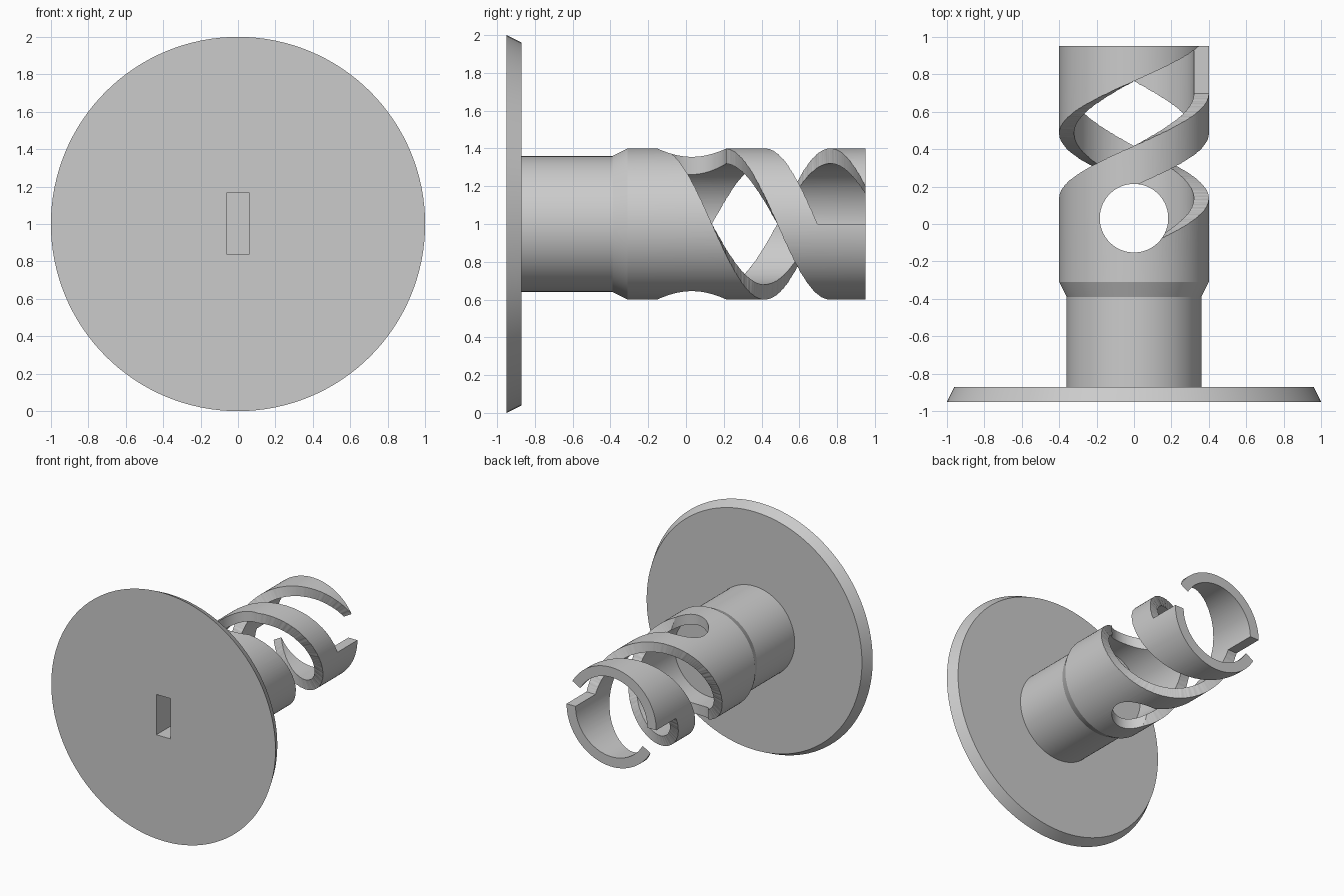
import bpy, bmesh, math
from mathutils import Vector

if "Cube" in bpy.data.objects:
    bpy.data.objects.remove(bpy.data.objects["Cube"])

SEGMENTS = 128
AXIS_Z = 1.0


def polar(r, y, a):
    return Vector((r * math.cos(a), y, AXIS_Z + r * math.sin(a)))


def make_object(name, bm):
    bmesh.ops.recalc_face_normals(bm, faces=bm.faces)
    mesh = bpy.data.meshes.new(name)
    bm.to_mesh(mesh)
    bm.free()
    obj = bpy.data.objects.new(name, mesh)
    bpy.context.collection.objects.link(obj)
    return obj


def skin(name, rings):
    """Closed solid through a list of vertex-position rings."""
    bm = bmesh.new()
    loops = [[bm.verts.new(p) for p in ring] for ring in rings]
    for a, b in zip(loops, loops[1:]):
        for i in range(len(a)):
            j = (i + 1) % len(a)
            bm.faces.new((a[i], a[j], b[j], b[i]))
    bm.faces.new(loops[0])
    bm.faces.new(loops[-1])
    return make_object(name, bm)


def lathe(name, profile):
    """Solid turned about the horizontal y axis from (radius, y) points."""
    return skin(name, [[polar(r, y, math.tau * i / SEGMENTS) for i in range(SEGMENTS)]
                       for r, y in profile])


def helix_cutter(name, start):
    """Rectangular section swept three quarters of a turn along the tube."""
    steps, half = 95, 0.173
    rings = []
    for i in range(steps + 1):
        t = i / steps
        a, y = start + 0.0013 + t * 1.5 * math.pi, 0.87 - 0.84 * t
        rings.append([polar(r, y + d, a) for r, d in
                      ((0.25, -half), (0.5, -half), (0.5, half), (0.25, half))])
    obj = skin(name, rings)
    bm = bmesh.new()
    bm.from_mesh(obj.data)
    bmesh.ops.triangulate(bm, faces=bm.faces)
    bm.to_mesh(obj.data)
    bm.free()
    return obj


# Flange, stepped shank and outer sleeve
body = lathe("flanged_spring_sleeve", [
    (1.0, -0.95), (0.96, -0.87), (0.36, -0.87), (0.36, -0.39), (0.40, -0.31), (0.40, 0.95)])

# Bore open at the back
cutters = [lathe("bore_cutter", [(0.32, -0.31), (0.32, 1.1)])]

# Key slot in the flange front
bm = bmesh.new()
bmesh.ops.create_cube(bm, size=1)
for v in bm.verts:
    v.co = Vector((v.co.x * 0.125, v.co.y * 0.6 - 0.8, v.co.z * 0.325 + 1.003))
cutters.append(make_object("key_slot_cutter", bm))

# Two helical slots on opposite sides
cutters += [helix_cutter("helix_cutter", s) for s in (0, math.pi)]

# Round cross hole that ends both slots
bm = bmesh.new()
bmesh.ops.create_cone(bm, cap_ends=True, segments=96, radius1=0.183, radius2=0.183, depth=1.2)
bmesh.ops.translate(bm, verts=bm.verts, vec=(0, 0.031, AXIS_Z))
cutters.append(make_object("cross_hole_cutter", bm))

bpy.context.view_layer.objects.active = body
body.select_set(True)
for cutter in cutters:
    cutter.hide_render = True
    mod = body.modifiers.new("cut", "BOOLEAN")
    mod.operation, mod.solver, mod.object = "DIFFERENCE", "MANIFOLD", cutter
    bpy.ops.object.modifier_apply(modifier=mod.name)
    bpy.data.objects.remove(cutter)

bpy.ops.object.shade_smooth_by_angle(angle=math.radians(20))
